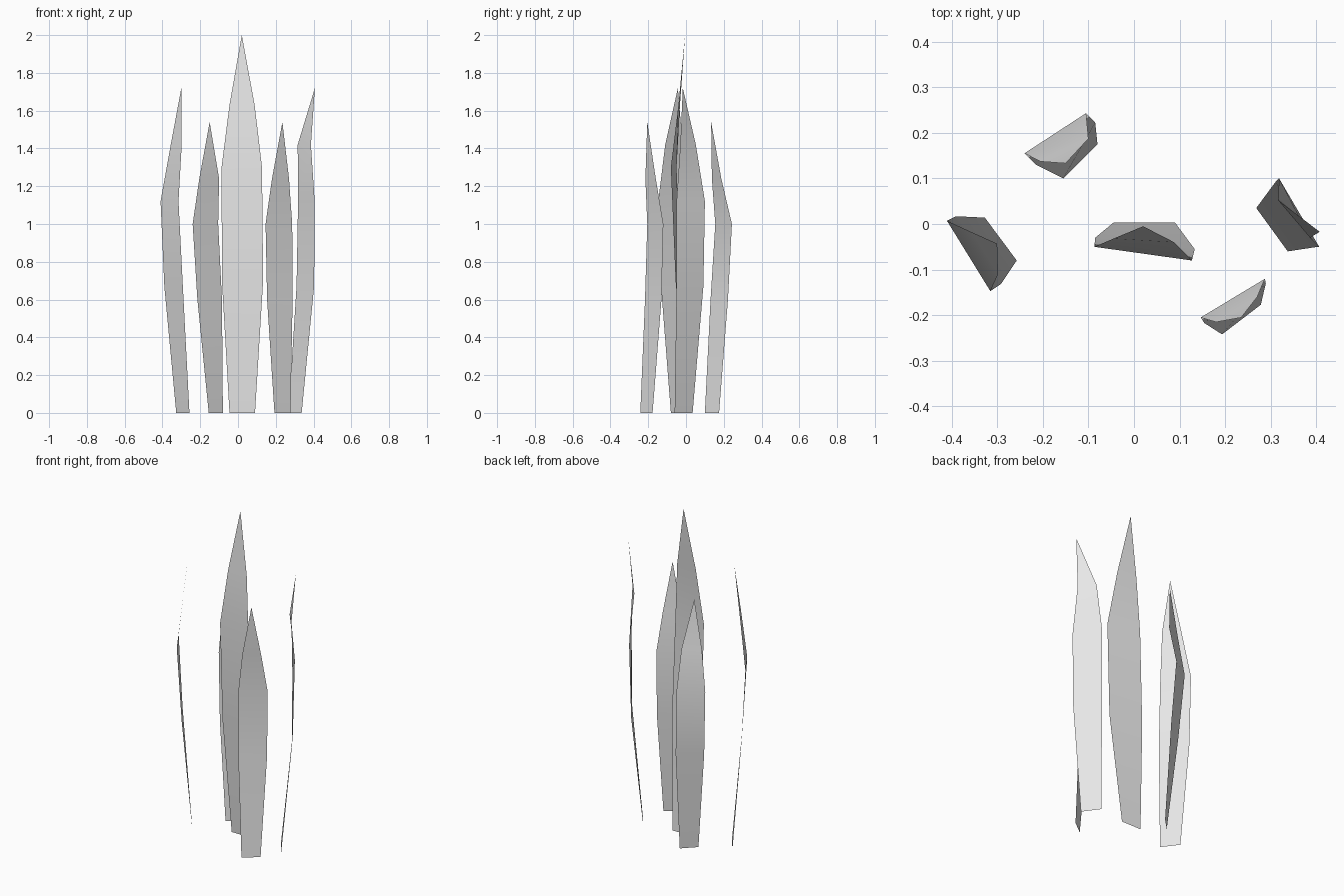
import bpy

# single flat grey shared by every blade
grey = bpy.data.materials.new("blade grey")
grey.diffuse_color = (0.8, 0.8, 0.8, 1)


def blade(name, levels, rows, tip):
    """Thin leaf sheet: each row holds left x, y and right x, y; ends in a point."""
    verts, faces = [], []
    for z, (lx, ly, rx, ry) in zip(levels, rows):
        verts += [(lx, ly, z), (rx, ry, z)]
    for i in range(len(rows) - 1):
        a = 2 * i
        faces.append((a, a + 1, a + 3, a + 2))
    verts.append(tip)
    n = len(verts)
    faces.append((n - 3, n - 2, n - 1))
    mesh = bpy.data.meshes.new(name)
    mesh.from_pydata(verts, [], faces)
    mesh.materials.append(grey)
    mesh.shade_smooth()
    obj = bpy.data.objects.new(name, mesh)
    bpy.context.collection.objects.link(obj)
    return obj


TALL = (0, 0.70, 1.30, 1.63)
MEDIUM = (0, 0.67, 1.12, 1.42)
SHORT = (0, 0.60, 1.00, 1.24)

# tall middle blade
blade("centre_blade", TALL,
      [(-0.045, 0.003, 0.09, 0.003), (-0.085, -0.03, 0.133, -0.055),
       (-0.087, -0.05, 0.127, -0.08), (-0.045, -0.032, 0.088, -0.04)],
      (0.02, -0.005, 2.0))

# outer blades
blade("left_blade", MEDIUM,
      [(-0.327, 0.014, -0.257, -0.08), (-0.39, 0.017, -0.292, -0.132),
       (-0.41, 0.007, -0.315, -0.147), (-0.356, -0.018, -0.298, -0.11)],
      (-0.30, -0.043, 1.72))
blade("right_blade", MEDIUM,
      [(0.268, 0.035, 0.337, -0.06), (0.31, 0.092, 0.403, -0.05),
       (0.318, 0.10, 0.406, -0.05), (0.316, 0.052, 0.386, -0.03)],
      (0.407, -0.017, 1.72))

# short blades behind and in front
blade("back_blade", SHORT,
      [(-0.155, 0.10, -0.08, 0.175), (-0.215, 0.13, -0.085, 0.222),
       (-0.24, 0.155, -0.105, 0.243), (-0.205, 0.137, -0.10, 0.187)],
      (-0.15, 0.133, 1.54))
blade("front_blade", SHORT,
      [(0.193, -0.242, 0.278, -0.177), (0.154, -0.217, 0.289, -0.13),
       (0.146, -0.205, 0.287, -0.12), (0.18, -0.215, 0.27, -0.16)],
      (0.235, -0.205, 1.54))
